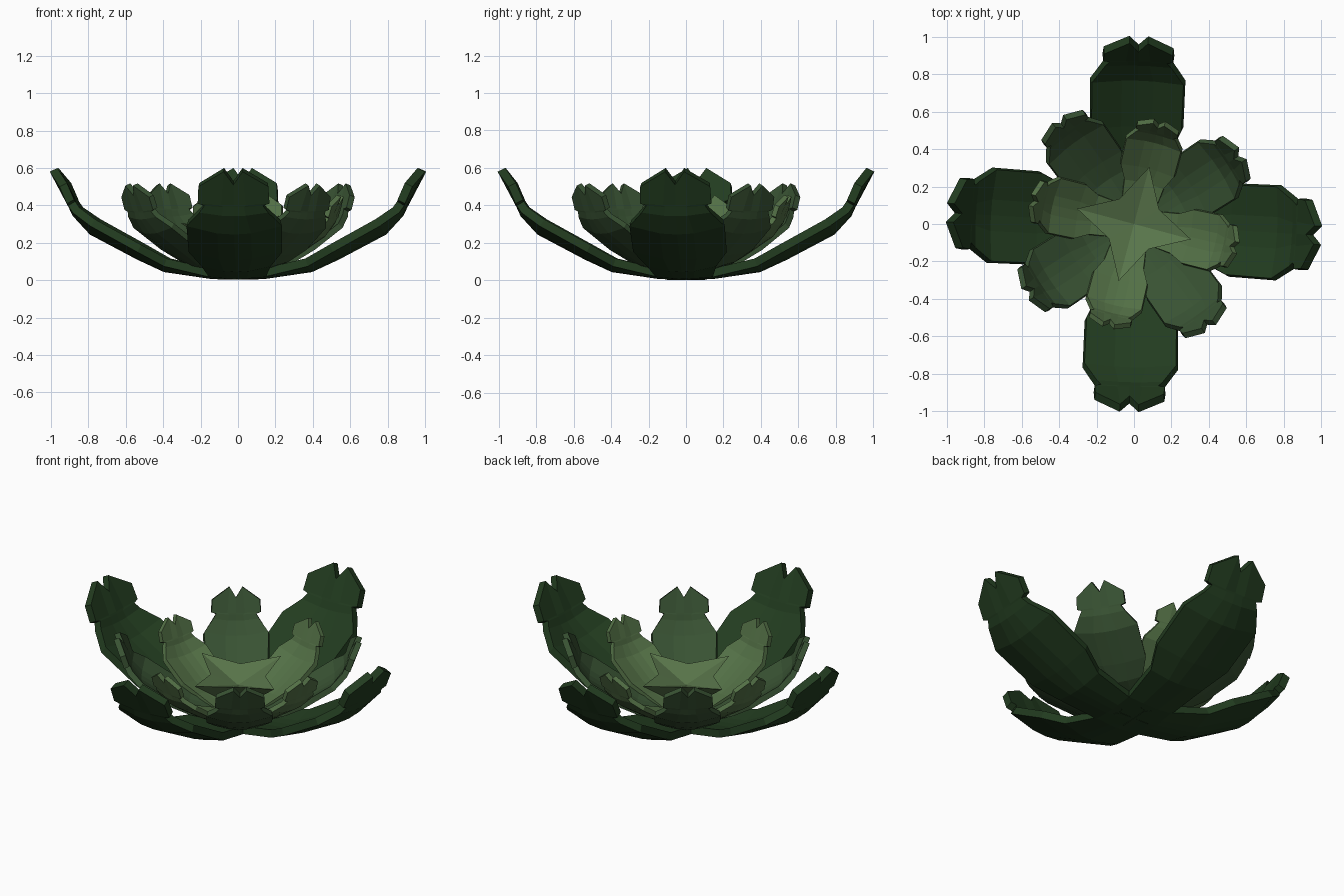
import bpy, bmesh
from math import radians, cos, sin

if "Cube" in bpy.data.objects:
    bpy.data.objects.remove(bpy.data.objects["Cube"])


def material(name, rgb):
    m = bpy.data.materials.new(name)
    m.diffuse_color = (*rgb, 1)
    m.use_nodes = True
    m.node_tree.nodes["Principled BSDF"].inputs["Base Color"].default_value = m.diffuse_color
    return m


def add_object(name, verts, faces, mat):
    me = bpy.data.meshes.new(name)
    me.from_pydata(verts, [], faces)
    bm = bmesh.new()
    bm.from_mesh(me)
    bmesh.ops.recalc_face_normals(bm, faces=bm.faces)
    bm.to_mesh(me)
    bm.free()
    me.materials.append(mat)
    ob = bpy.data.objects.new(name, me)
    bpy.context.collection.objects.link(ob)
    return ob


# Leaf spine stations: distance out, height, half width, raised rim
STATIONS = [
    (0.00, 0.025, 0.10, 0.00),
    (0.15, 0.030, 0.15, 0.01),
    (0.39, 0.065, 0.18, 0.03),
    (0.53, 0.130, 0.245, 0.04),
    (0.78, 0.262, 0.25, 0.045),
    (0.865, 0.355, 0.18, 0.02),
    (0.885, 0.400, 0.155, 0.01),
    (0.890, 0.410, 0.19, 0.01),
]
# Forked tip: shoulder, point, notch, point, shoulder
TIP = [(0.925, 0.51, -0.185), (0.985, 0.59, -0.05), (0.94, 0.52, 0),
       (0.985, 0.59, 0.05), (0.925, 0.51, 0.185)]
COLUMNS = (-1, -0.35, 0, 0.35, 1)


def leaf(name, angle, scale, pitch, height, mat):
    verts = []
    for r, z, w, rim in STATIONS:
        for c in COLUMNS:
            lift = rim * c * c
            verts.append((r - 0.4 * lift, c * w, z + lift))
    verts += [(r, y, z) for r, z, y in TIP]
    n = len(COLUMNS)
    faces = [(i * n + j, (i + 1) * n + j, (i + 1) * n + j + 1, i * n + j + 1)
             for i in range(len(STATIONS)) for j in range(n - 1)]
    ob = add_object(name, verts, faces, mat)
    ob.scale = (scale,) * 3
    ob.rotation_euler = (0, radians(-pitch), radians(angle))
    ob.location.z = height
    mod = ob.modifiers.new("thickness", 'SOLIDIFY')
    mod.thickness = 0.045
    mod.offset = 0
    return ob


# Three rings of leaves: name, angles, scale, extra pitch, base height, colour
RINGS = [
    ("outer_leaf", (-3.5, 88.5), 1.0, 0, 0.0, (0.016, 0.045, 0.014)),
    ("middle_leaf", (33, 126), 0.73, 5, 0.02, (0.04, 0.085, 0.033)),
    ("inner_leaf", (-13, 76), 0.61, 6, 0.03, (0.085, 0.16, 0.06)),
]
for name, angles, scale, pitch, height, rgb in RINGS:
    mat = material(name + "_green", rgb)
    for half in (0, 180):
        for a in angles:
            leaf(name, a + half, scale, pitch, height, mat)

# Four-pointed heart of the rosette, hollow on top and tapering to the base
verts = [(0, 0, 0.22), (0, 0, 0.08)]
for k in range(8):
    a = radians(-15 + 45 * k)
    r, z = (0.315, 0.305) if k % 2 == 0 else (0.155, 0.28)
    verts.append((r * cos(a), r * sin(a), z))
faces = []
for k in range(8):
    p, q = 2 + k, 2 + (k + 1) % 8
    faces += [(0, p, q), (1, q, p)]
add_object("heart_star", verts, faces, material("heart_green", (0.1, 0.18, 0.07)))
